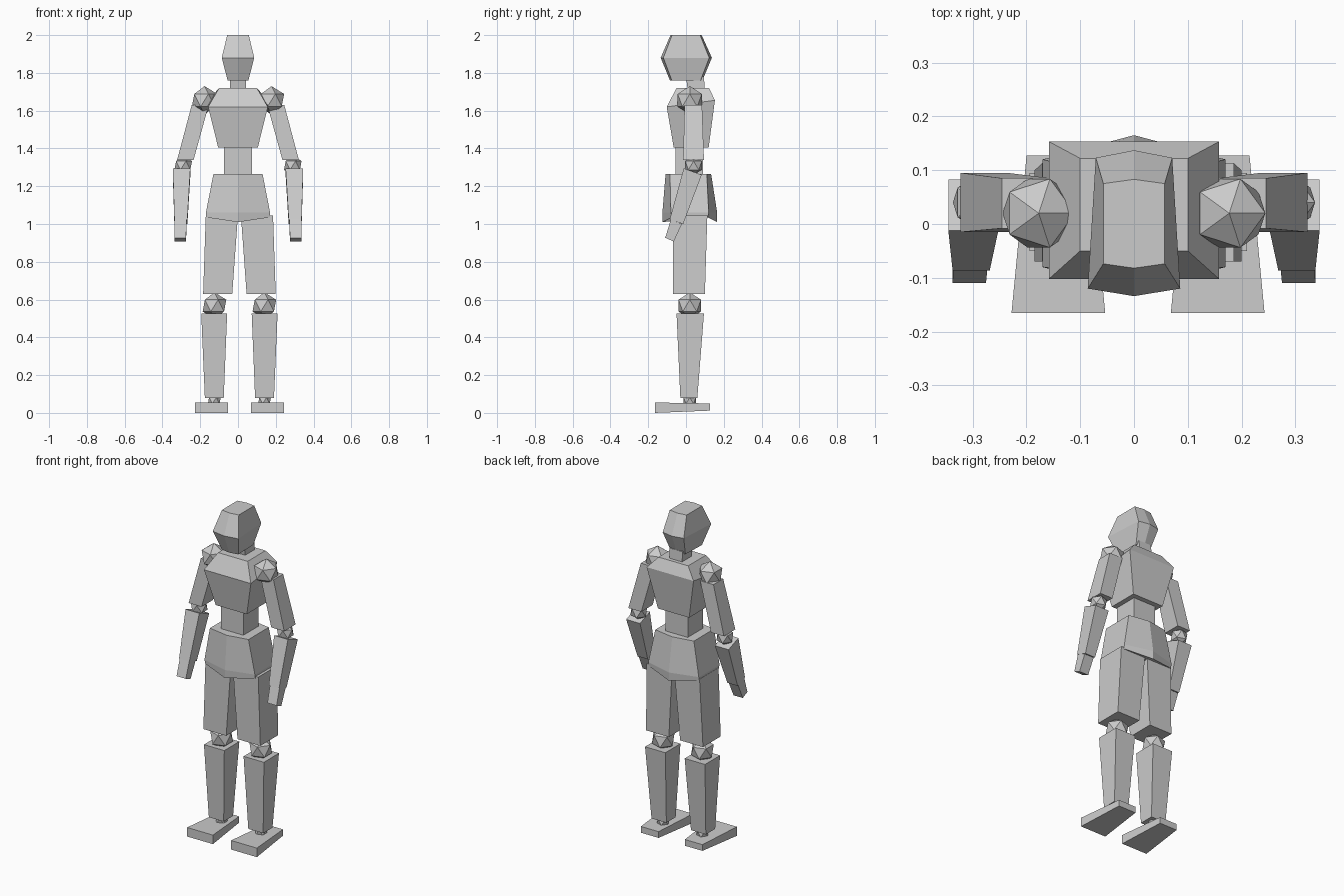
import bpy
import bmesh

default_cube = bpy.data.objects.get("Cube")
if default_cube:
    bpy.data.objects.remove(default_cube, do_unlink=True)

# One plain grey for the whole figure
GREY = (0.6, 0.6, 0.6, 1.0)
grey = bpy.data.materials.new("plain_grey")
grey.use_nodes = True
grey.diffuse_color = GREY
grey.node_tree.nodes["Principled BSDF"].inputs["Base Color"].default_value = GREY


def finish(name, bm):
    bmesh.ops.recalc_face_normals(bm, faces=bm.faces[:])
    mesh = bpy.data.meshes.new(name)
    bm.to_mesh(mesh)
    bm.free()
    mesh.materials.append(grey)
    obj = bpy.data.objects.new(name, mesh)
    bpy.context.collection.objects.link(obj)
    return obj


def slab(x0, x1, front, back):
    """Four-sided ring; front and back are (y, z) pairs."""
    return [(x0, *front), (x1, *front), (x1, *back), (x0, *back)]


def flat(x0, x1, y0, y1, z):
    return slab(x0, x1, (y0, z), (y1, z))


def ridged(wf, wb, y0, y1, bulge, z, drop=0.0):
    """Six-sided ring with a ridge down the middle of front and back."""
    return [(-wf, y0, z), (0, y0 - bulge, z - drop), (wf, y0, z),
            (wb, y1, z), (0, y1 + bulge, z - drop), (-wb, y1, z)]


def loft(name, rings, side=1, shift=0.0):
    """Skin a stack of rings, optionally mirrored to one side."""
    bm = bmesh.new()
    loops = [[bm.verts.new((side * x + shift, y, z)) for x, y, z in ring] for ring in rings]
    for low, high in zip(loops, loops[1:]):
        for i in range(len(low)):
            j = (i + 1) % len(low)
            bm.faces.new((low[i], low[j], high[j], high[i]))
    for cap in (loops[0], loops[-1]):
        bm.faces.new(cap)
    return finish(name, bm)


def joint(name, x, y, z, radius, side, shift=0.0):
    """Faceted ball joint."""
    bm = bmesh.new()
    bmesh.ops.create_icosphere(bm, subdivisions=1, radius=radius)
    bmesh.ops.translate(bm, verts=bm.verts[:], vec=(side * x + shift, y, z))
    return finish(name, bm)


# Head and neck
loft("head", [ridged(0.055, 0.05, -0.075, 0.077, 0.01, 1.76),
              ridged(0.086, 0.071, -0.12, 0.123, 0.014, 1.88),
              ridged(0.057, 0.057, -0.074, 0.075, 0.008, 2.0)])
loft("neck", [flat(-0.043, 0.043, 0.01, 0.1, 1.70),
              flat(-0.043, 0.043, 0.0, 0.095, 1.78)])

# Trunk
loft("chest", [flat(-0.105, 0.105, -0.065, 0.12, 1.405),
               slab(-0.158, 0.158, (-0.102, 1.62), (0.153, 1.655)),
               flat(-0.1, 0.1, -0.05, 0.122, 1.72)])
loft("waist", [flat(-0.075, 0.075, -0.055, 0.09, 1.25),
               flat(-0.075, 0.075, -0.055, 0.09, 1.42)])
loft("pelvis", [ridged(0.168, 0.168, -0.075, 0.115, 0.05, 1.035, 0.025),
                ridged(0.17, 0.17, -0.08, 0.12, 0.045, 1.06, 0.0),
                ridged(0.13, 0.13, -0.085, 0.11, 0.023, 1.265)])

# Arms and legs, mirrored; the legs sit slightly off centre
LEG = 0.0075
for label, s in (("left", 1), ("right", -1)):
    joint(label + "_shoulder", 0.177, 0.02, 1.655, 0.075, s)
    loft(label + "_upper_arm", [flat(0.235, 0.322, -0.015, 0.095, 1.34),
                                flat(0.155, 0.245, -0.008, 0.085, 1.63)], s)
    joint(label + "_elbow", 0.29, 0.04, 1.31, 0.052, s)
    loft(label + "_forearm", [slab(0.268, 0.337, (-0.086, 1.025), (-0.015, 1.0)),
                              slab(0.252, 0.345, (-0.012, 1.295), (0.083, 1.26))], s)
    loft(label + "_hand", [slab(0.275, 0.337, (-0.11, 0.927), (-0.065, 0.907)),
                           slab(0.272, 0.336, (-0.08, 1.025), (-0.022, 1.0))], s)

    loft(label + "_thigh", [flat(0.038, 0.192, -0.07, 0.1, 0.63),
                            flat(0.008, 0.178, -0.07, 0.113, 1.045)], s, LEG)
    joint(label + "_knee", 0.132, 0.02, 0.568, 0.07, s, LEG)
    loft(label + "_shin", [flat(0.083, 0.183, -0.03, 0.06, 0.08),
                           flat(0.065, 0.202, -0.05, 0.095, 0.525)], s, LEG)
    joint(label + "_ankle", 0.133, 0.02, 0.065, 0.038, s, LEG)
    loft(label + "_foot", [slab(0.061, 0.235, (-0.165, 0.0), (0.127, 0.012)),
                           slab(0.061, 0.235, (-0.165, 0.055), (0.127, 0.05))], s, LEG)

# Narrow the heels
for label, s in (("left", 1), ("right", -1)):
    for v in bpy.data.objects[label + "_foot"].data.vertices:
        if v.co.y > 0:
            middle = s * 0.148 + LEG
            v.co.x = middle + (v.co.x - middle) * 0.68
